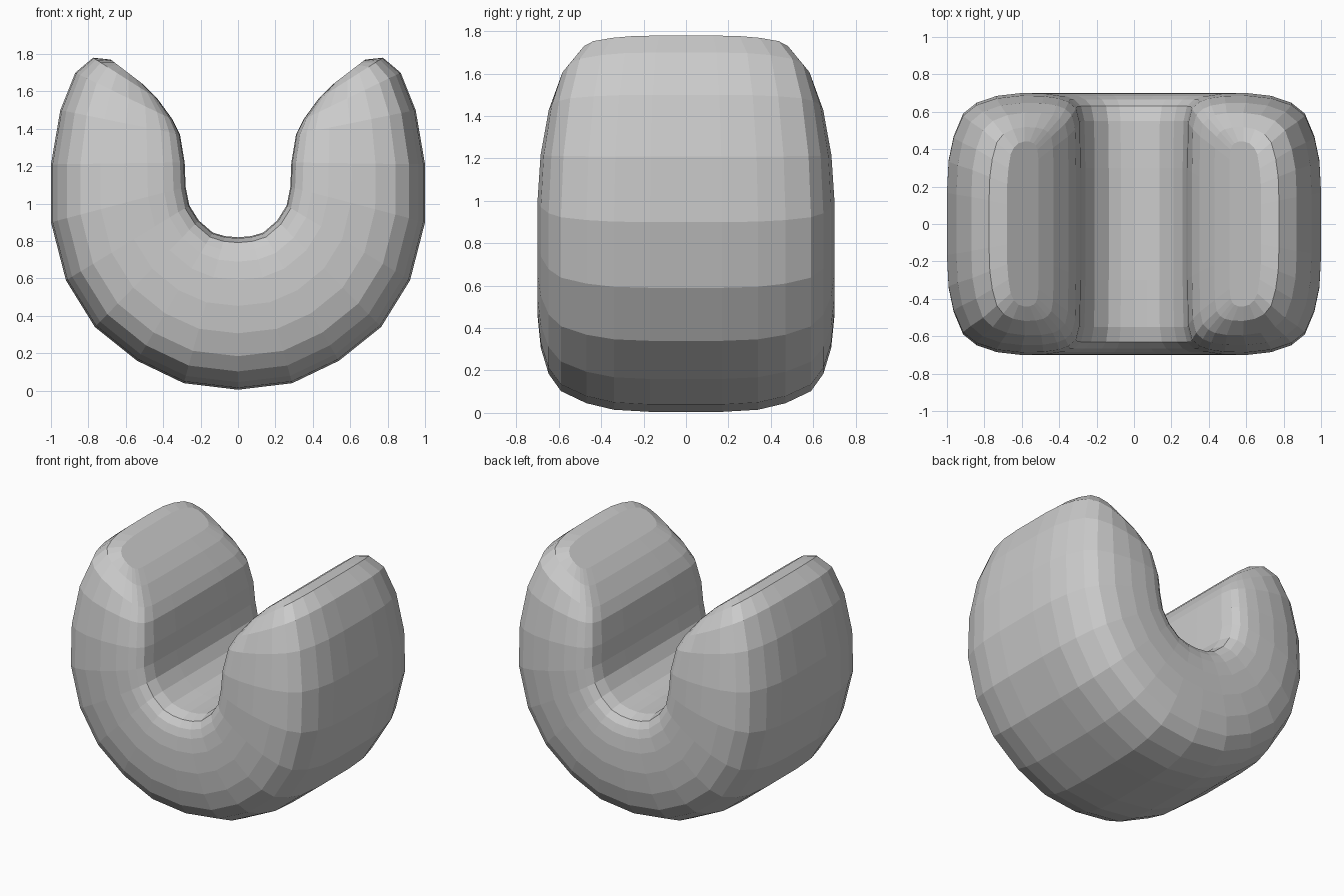
import bpy, bmesh
from mathutils import Vector

if "Cube" in bpy.data.objects:
    bpy.data.objects.remove(bpy.data.objects["Cube"])

# Half cross-section: (fraction from outer to inner rim, half depth)
half = [(0, .17), (.012, .34), (.05, .47), (.12, .59), (.22, .648), (.37, .685),
        (.55, .70), (.72, .698), (.84, .685), (.91, .665), (.965, .63), (.993, .55), (1, .3)]

# Right-hand stations: outer x, z, inner x, z, depth scale
right = [(.29, .04, .07, .826, 1), (.54, .16, .135, .845, 1), (.765, .34, .21, .91, 1),
         (.92, .59, .26, .99, 1), (1, .9, .28, 1.09, 1), (1, 1.21, .285, 1.22, .98),
         (.95, 1.5, .31, 1.37, .925), (.87, 1.70, .35, 1.45, .85),
         (.775, 1.78, .43, 1.56, .74), (.68, 1.77, .51, 1.64, .63)]
left = [(-a, b, -c, d, s) for a, b, c, d, s in reversed(right)]
stations = left + [(0, .005, 0, .82, 1)] + right

# U-shaped body swept through the stations
bm = bmesh.new()
rings = []
for ox, oz, ix, iz, s in stations:
    o, i = Vector((ox, 0, oz)), Vector((ix, 0, iz))
    loop = [(t, -y) for t, y in half] + [(t, y) for t, y in reversed(half)]
    rings.append([bm.verts.new(o.lerp(i, t) + Vector((0, y * s, 0))) for t, y in loop])
n = len(rings[0])
for a, b in zip(rings, rings[1:]):
    for k in range(n):
        m = (k + 1) % n
        bm.faces.new((a[k], a[m], b[m], b[k]))

# Tip caps, closed front to back with strips
for r in (rings[0], rings[-1]):
    for k in range(n // 2 - 1):
        bm.faces.new((r[k], r[k + 1], r[n - 2 - k], r[n - 1 - k]))
bmesh.ops.recalc_face_normals(bm, faces=bm.faces)

mesh = bpy.data.meshes.new("curved_body")
bm.to_mesh(mesh)
bm.free()
body = bpy.data.objects.new("curved_body", mesh)
bpy.context.collection.objects.link(body)
